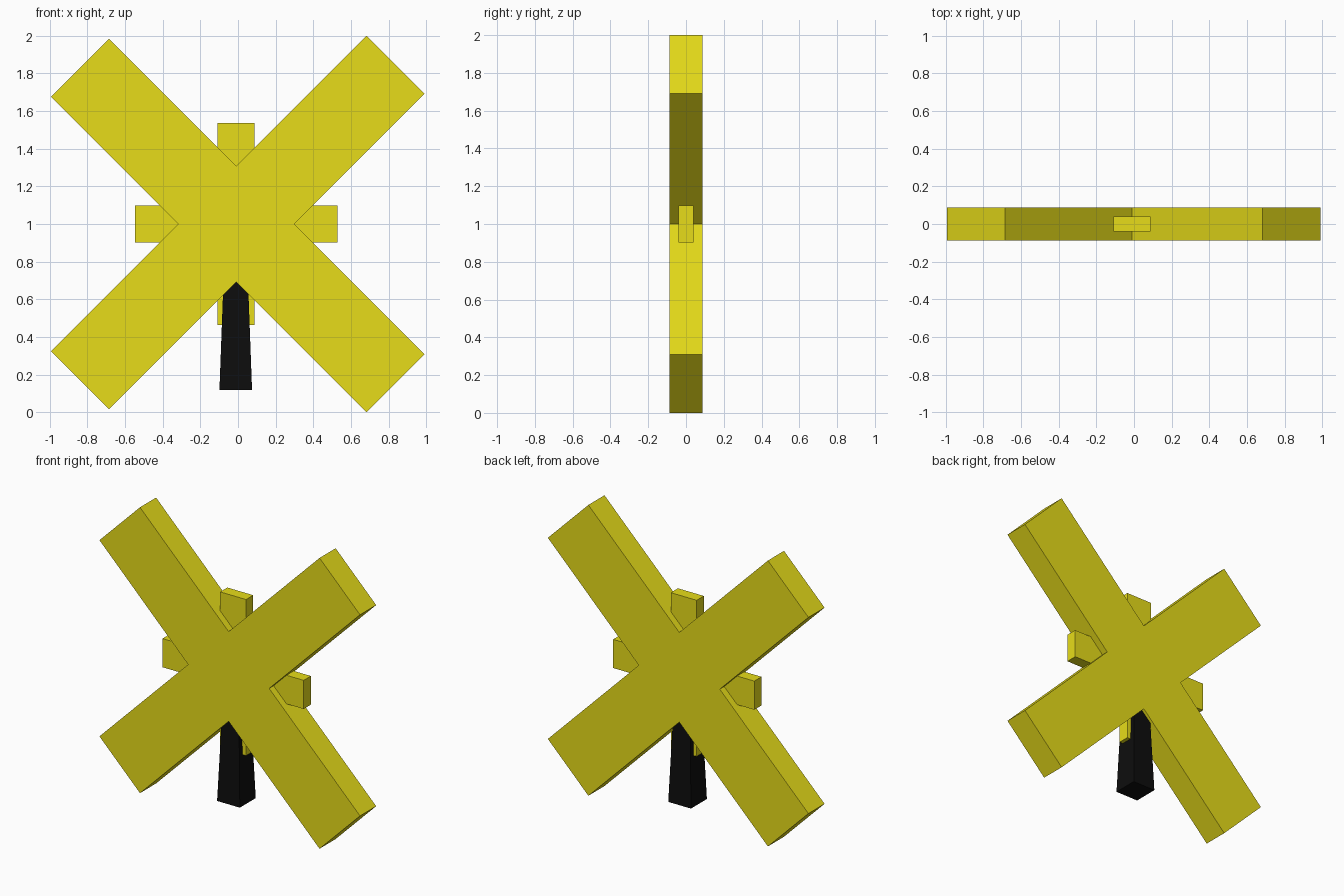
import bpy
import bmesh
from math import radians
from mathutils import Vector, Matrix

if "Cube" in bpy.data.objects:
    bpy.data.objects.remove(bpy.data.objects["Cube"])

CX, CZ = -0.01, 1.0      # hub centre in the front plane
HALF = 0.0875            # half thickness of the blades


def material(name, rgb):
    m = bpy.data.materials.new(name)
    m.diffuse_color = (*rgb, 1)
    m.use_nodes = True
    m.node_tree.nodes["Principled BSDF"].inputs["Base Color"].default_value = m.diffuse_color
    return m


def finish(name, bm, mat):
    bmesh.ops.recalc_face_normals(bm, faces=bm.faces)
    me = bpy.data.meshes.new(name)
    bm.to_mesh(me)
    bm.free()
    me.materials.append(mat)
    ob = bpy.data.objects.new(name, me)
    bpy.context.collection.objects.link(ob)
    return ob


def extrude_outline(name, pts, half_y, mat):
    """Front-view outline around the hub, extruded through y."""
    bm = bmesh.new()
    face = bm.faces.new([bm.verts.new((CX + x, -half_y, CZ + z)) for x, z in pts])
    ext = bmesh.ops.extrude_face_region(bm, geom=[face])["geom"]
    verts = [g for g in ext if isinstance(g, bmesh.types.BMVert)]
    bmesh.ops.translate(bm, verts=verts, vec=(0, 2 * half_y, 0))
    return finish(name, bm, mat)


def cross_outline(lengths, half_w, start_angle):
    """Four arms: two tip corners and one inner notch each."""
    pts = []
    for i, length in enumerate(lengths):
        rot = Matrix.Rotation(radians(start_angle + 90 * i), 2)
        for p in ((length, -half_w), (length, half_w), (half_w, half_w)):
            pts.append(tuple(rot @ Vector(p)))
    return pts


yellow = material("yellow", (0.8, 0.72, 0.01))
black = material("black", (0.004, 0.004, 0.004))

# Large diagonal blades (right-hand pair slightly longer)
extrude_outline("blades", cross_outline((1.196, 1.172, 1.172, 1.196), 0.218, 45),
                HALF, yellow)

# Small upright cross behind the gaps
extrude_outline("small_cross", cross_outline((0.537,) * 4, 0.0985, 0), 0.039, yellow)

# Tapered square post running up into the hub
bm = bmesh.new()
bmesh.ops.create_cube(bm, size=1)
for v in bm.verts:
    top = v.co.z > 0
    w = 0.108 if top else 0.173
    v.co = (CX - 0.002 + v.co.x * w, v.co.y * w, 1.0 if top else 0.12)
finish("post", bm, black)
